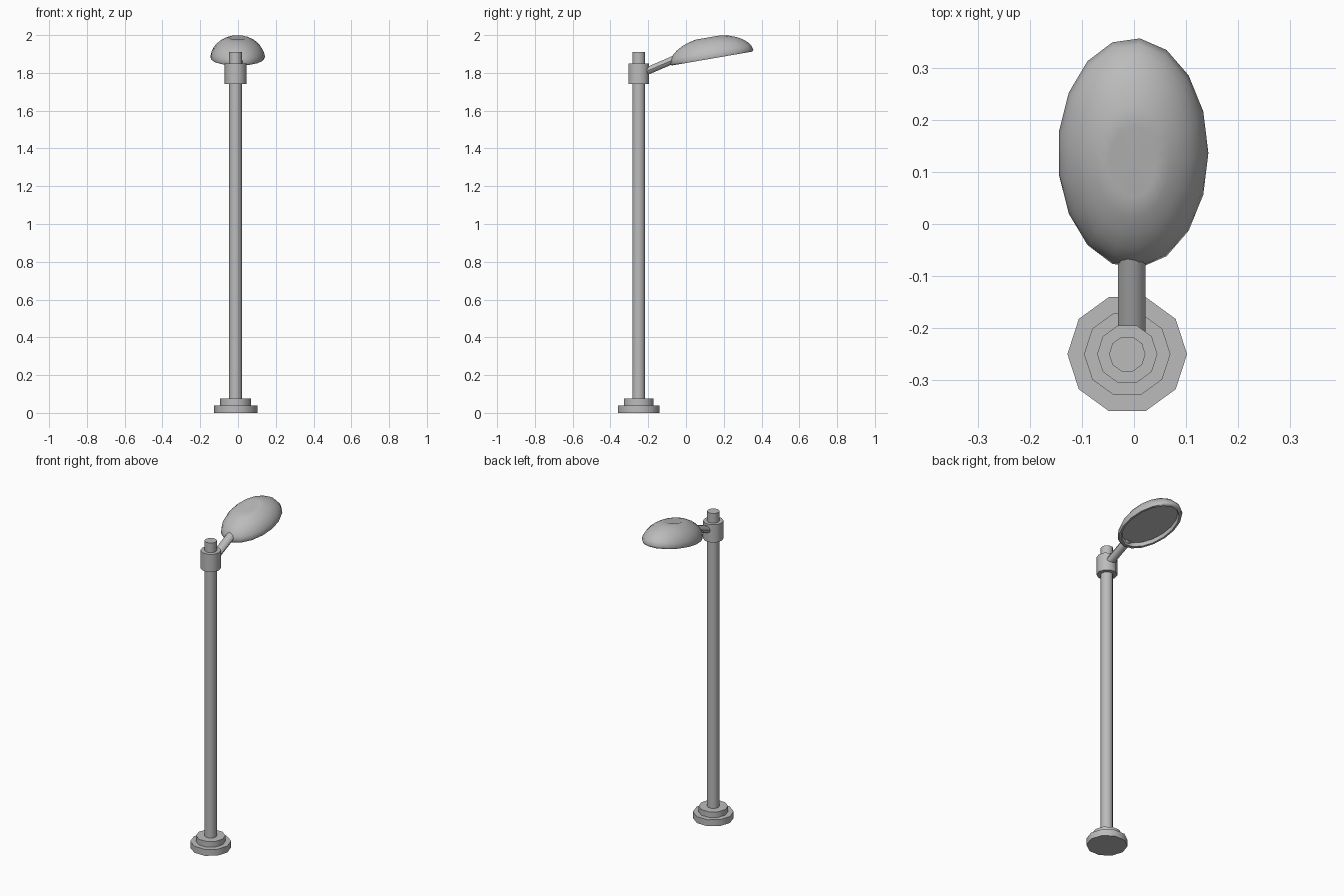
import bpy, bmesh
from math import pi, cos, sin, radians
from mathutils import Vector, Matrix

cube = bpy.data.objects.get("Cube")
if cube:
    bpy.data.objects.remove(cube)

grey = bpy.data.materials.new("painted_grey_metal")
grey.use_nodes = True
GREY = (0.5, 0.5, 0.5, 1)
grey.diffuse_color = GREY
bsdf = grey.node_tree.nodes["Principled BSDF"]
bsdf.inputs["Base Color"].default_value = GREY
bsdf.inputs["Roughness"].default_value = 0.6

POLE = Vector((-0.013, -0.25, 0))


def lathe(name, profile, sides, matrix, smooth=40):
    """Spin (radius, height) points about z; a zero radius closes to a point."""
    bm = bmesh.new()
    rings = []
    for r, z in profile:
        count = sides if r else 1
        rings.append([bm.verts.new((r * cos(2 * pi * i / sides), r * sin(2 * pi * i / sides), z))
                      for i in range(count)])
    for a, b in zip(rings, rings[1:]):
        for i in range(sides):
            j = (i + 1) % sides
            if len(a) == 1:
                bm.faces.new((a[0], b[j], b[i]))
            elif len(b) == 1:
                bm.faces.new((a[i], a[j], b[0]))
            else:
                bm.faces.new((a[i], a[j], b[j], b[i]))
    for ring, flip in ((rings[0], True), (rings[-1], False)):
        if len(ring) > 1:
            bm.faces.new(ring[::-1] if flip else ring)
    bm.transform(matrix)
    bmesh.ops.recalc_face_normals(bm, faces=bm.faces)
    mesh = bpy.data.meshes.new(name)
    bm.to_mesh(mesh)
    bm.free()
    obj = bpy.data.objects.new(name, mesh)
    bpy.context.collection.objects.link(obj)
    mesh.materials.append(grey)
    bpy.ops.object.select_all(action='DESELECT')
    obj.select_set(True)
    bpy.context.view_layer.objects.active = obj
    bpy.ops.object.shade_smooth_by_angle(angle=radians(smooth))
    return obj


# Stacked ten-sided parts of the post
for name, radius, bottom, top in (
    ("base_plate", 0.115, 0, 0.04),
    ("base_step", 0.083, 0.04, 0.075),
    ("pole", 0.035, 0.075, 1.91),
    ("collar", 0.058, 1.74, 1.85),
):
    lathe(name, [(radius, bottom), (radius, top)], 10, Matrix.Translation(POLE))

# Sloping arm from the collar into the lamp head
start, end = Vector((-0.004, -0.24, 1.795)), Vector((-0.004, -0.05, 1.877))
axis = end - start
aim = Matrix.Rotation(-Vector((axis.y, axis.z)).angle_signed(Vector((0, 1))), 4, 'X')
if (aim @ Vector((0, 0, 1))).y < 0:
    aim.invert()
lathe("arm", [(1, 0), (1, axis.length)], 10,
      Matrix.Translation(start) @ aim @ Matrix.Diagonal((0.0265, 0.021, 1, 1)))

# Tilted oval lamp head: recessed underside, domed shell, dimpled crown
profile = [(0, 0.022), (0.86, 0.022), (0.89, 0), (0.97, 0)]
profile += [(cos(a), 0.119 * sin(a)) for a in (radians(5 + 67 * i / 6) for i in range(7))]
profile += [(0, 0.095)]
lathe("lamp_head", profile, 17,
      Matrix.Translation((-0.002, 0.138, 1.876)) @ Matrix.Rotation(radians(9.8), 4, 'X')
      @ Matrix.Diagonal((0.1455, 0.2255, 1, 1)), 62)
